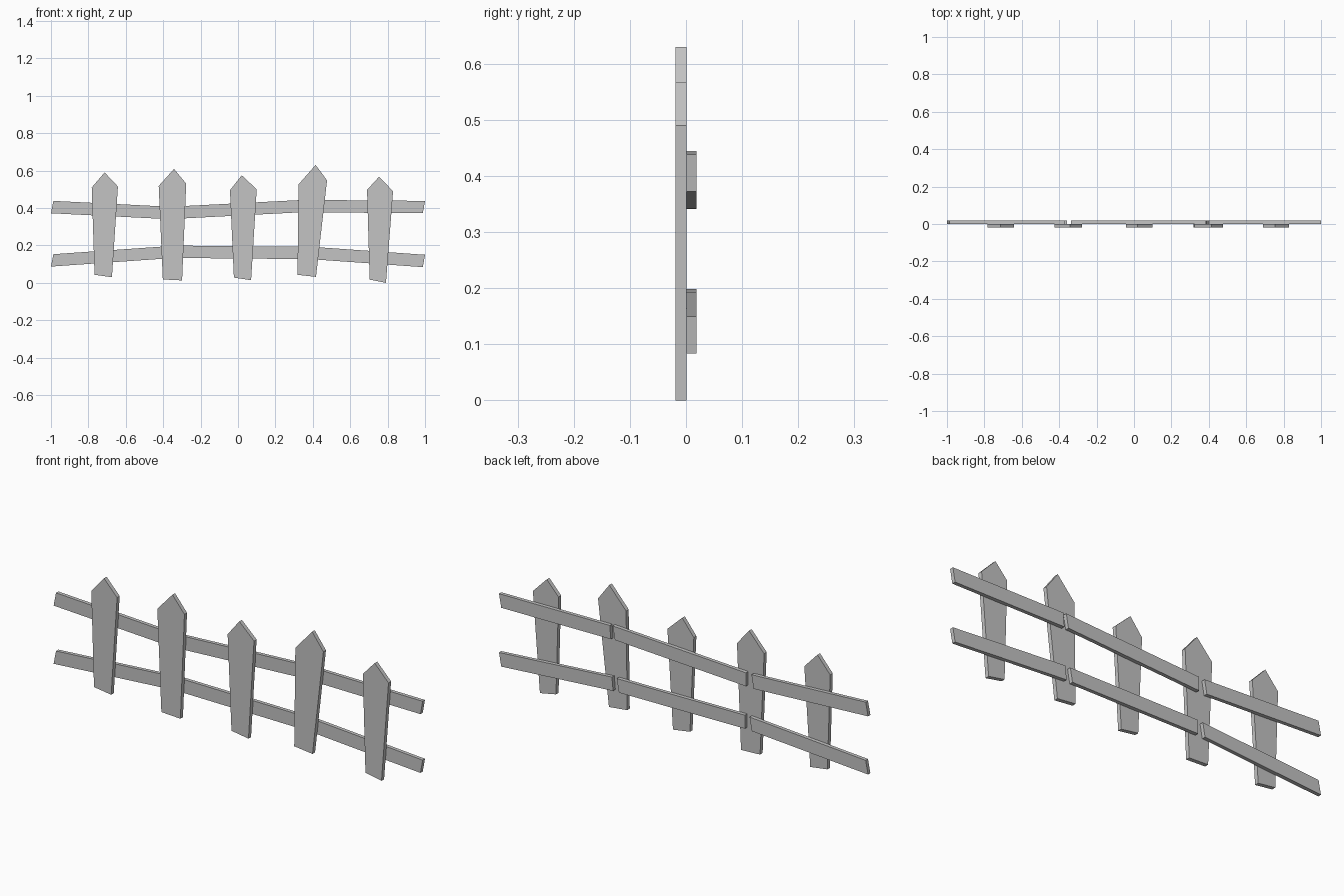
import bpy
import bmesh

default_cube = bpy.data.objects.get("Cube")
if default_cube:
    bpy.data.objects.remove(default_cube, do_unlink=True)

# One plain weathered grey for all boards
grey = bpy.data.materials.new("weathered_grey")
grey.use_nodes = True
colour = (0.55, 0.55, 0.55, 1)
grey.diffuse_color = colour
grey.node_tree.nodes["Principled BSDF"].inputs["Base Color"].default_value = colour


def make_board(name, outline, front, back):
    """Extrude an x-z outline (clockwise from the front) between two depths."""
    bm = bmesh.new()
    face = bm.faces.new([bm.verts.new((x, front, z)) for x, z in outline])
    extruded = bmesh.ops.extrude_face_region(bm, geom=[face])["geom"]
    moved = [v for v in extruded if isinstance(v, bmesh.types.BMVert)]
    bmesh.ops.translate(bm, verts=moved, vec=(0, back - front, 0))
    bmesh.ops.recalc_face_normals(bm, faces=bm.faces)
    mesh = bpy.data.meshes.new(name)
    bm.to_mesh(mesh)
    bm.free()
    mesh.materials.append(grey)
    board = bpy.data.objects.new(name, mesh)
    bpy.context.scene.collection.objects.link(board)


half_depth = .019
joint_depth = .001

# Crooked pickets: peak, right shoulder, right foot, left foot, left shoulder
pickets = {
    "picket_far_right": [(-.713, .59), (-.642, .515), (-.674, .03), (-.767, .043), (-.782, .51)],
    "picket_right": [(-.342, .609), (-.277, .53), (-.299, .013), (-.402, .018), (-.424, .518)],
    "picket_middle": [(.02, .575), (.1, .5), (.07, .014), (-.022, .028), (-.043, .495)],
    "picket_left": [(.415, .63), (.476, .548), (.417, .032), (.318, .043), (.324, .527)],
    "picket_far_left": [(.754, .567), (.829, .49), (.791, 0), (.704, .017), (.69, .497)],
}
for name, outline in pickets.items():
    make_board(name, outline, front=-half_depth, back=joint_depth)

# Rails behind the pickets, given by the two ends of their top edge
rails = {
    "upper_rail_right": [(-.987, .438), (-.368, .407)],
    "upper_rail_middle": [(-.338, .408), (.384, .445)],
    "upper_rail_left": [(.4, .443), (1, .438)],
    "lower_rail_right": [(-.987, .153), (-.358, .197)],
    "lower_rail_middle": [(-.332, .199), (.362, .193)],
    "lower_rail_left": [(.388, .193), (1, .15)],
}
rail_height = .066
end_lean = .012
start_lean = {"right": .013, "middle": 0, "left": .006}
for name, (start, end) in rails.items():
    lean = start_lean[name.split("_")[-1]]
    lower_end = (end[0] - end_lean, end[1] - rail_height)
    lower_start = (start[0] - lean, start[1] - rail_height)
    make_board(name, [start, end, lower_end, lower_start], front=joint_depth, back=half_depth)
